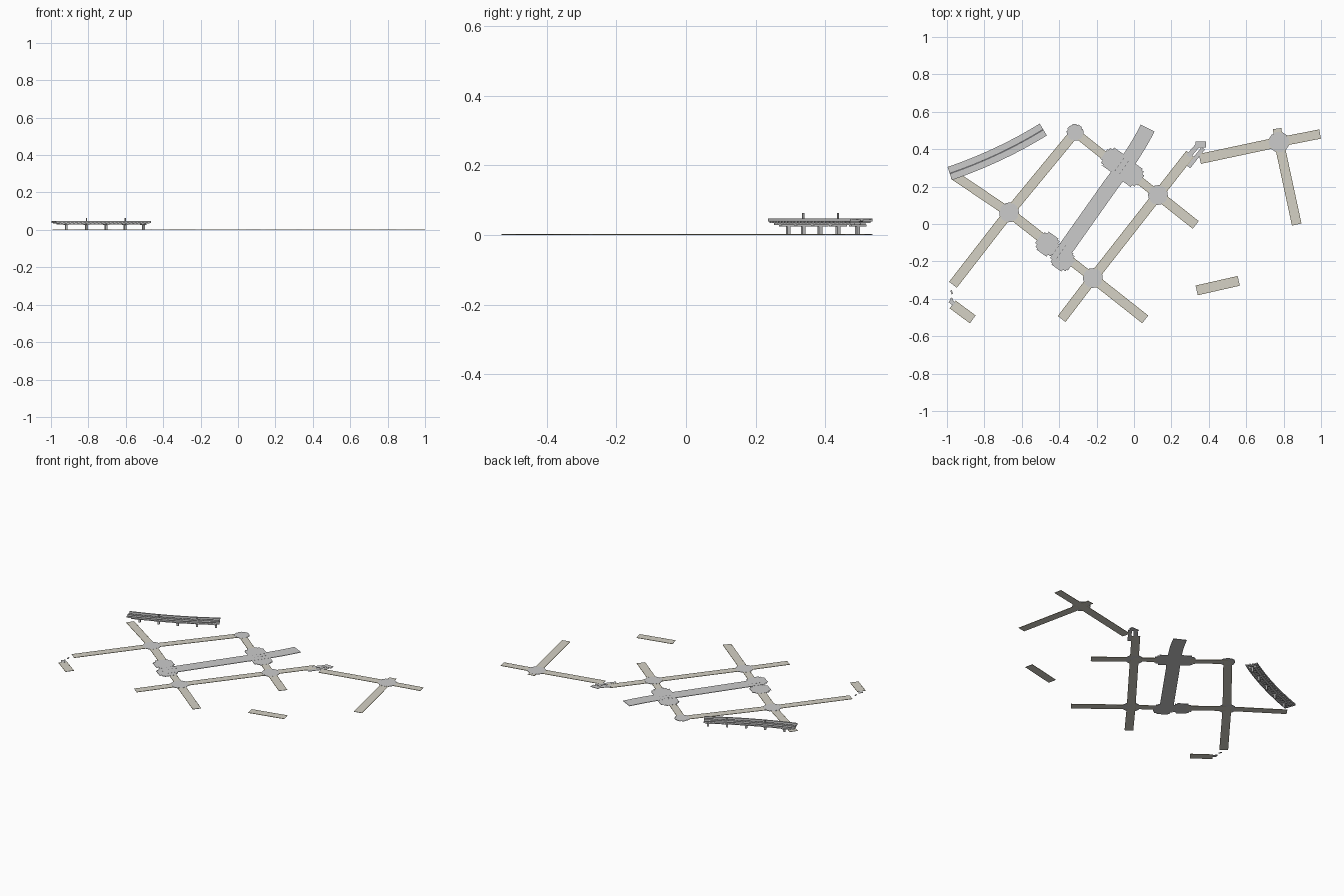
import bpy, bmesh, math
from mathutils import Vector

if "Cube" in bpy.data.objects:
    bpy.data.objects.remove(bpy.data.objects["Cube"])


def material(name, rgb):
    m = bpy.data.materials.new(name)
    m.diffuse_color = (*rgb, 1)
    m.use_nodes = True
    m.node_tree.nodes["Principled BSDF"].inputs["Base Color"].default_value = m.diffuse_color
    return m


TAN = material("warm_asphalt", (0.66, 0.64, 0.56))
KERB = material("ochre_kerb", (0.55, 0.49, 0.32))
DARK = material("dark_steel", (0.16, 0.16, 0.17))


def finish(bm, name, mat=None):
    bmesh.ops.recalc_face_normals(bm, faces=bm.faces)
    me = bpy.data.meshes.new(name)
    bm.to_mesh(me)
    bm.free()
    ob = bpy.data.objects.new(name, me)
    bpy.context.collection.objects.link(ob)
    if mat:
        me.materials.append(mat)
    return ob


def add_prism(bm, pts, z0, z1):
    lo = [bm.verts.new((x, y, z0)) for x, y in pts]
    hi = [bm.verts.new((x, y, z1)) for x, y in pts]
    bm.faces.new(lo)
    bm.faces.new(hi)
    for i in range(len(pts)):
        j = (i + 1) % len(pts)
        bm.faces.new((lo[i], lo[j], hi[j], hi[i]))


def add_sweep(bm, path, a, b, z0, z1):
    """Rectangular section between lateral offsets a and b along a flat path."""
    path = [Vector(p) for p in path]
    rings = []
    for i, p in enumerate(path):
        d = (path[min(i + 1, len(path) - 1)] - path[max(i - 1, 0)]).normalized()
        n = Vector((-d.y, d.x))
        rings.append([bm.verts.new((*(p + n * o), z))
                      for o, z in ((a, z0), (b, z0), (b, z1), (a, z1))])
    for r, s in zip(rings, rings[1:]):
        for k in range(4):
            bm.faces.new((r[k], r[(k + 1) % 4], s[(k + 1) % 4], s[k]))
    bm.faces.new(rings[0])
    bm.faces.new(rings[-1])


def bezier(p, q, r, n):
    p, q, r = Vector(p), Vector(q), Vector(r)
    return [p * (1 - t) ** 2 + q * 2 * t * (1 - t) + r * t * t
            for t in (i / n for i in range(n + 1))]


# Local streets with ochre kerb lines
A, B, C, D, E = (-.668, .062), (-.315, .49), (-.22, -.289), (.128, .155), (.775, .438)
streets = [
    ((-.968, -.325), A, .052), (A, B, .052), (A, (-.965, .262), .05),
    (A, (-.48, -.085), .052), (C, (-.36, -.18), .045), (C, (-.387, -.508), .052),
    (C, (.06, -.51), .052), (C, D, .052), (D, (.33, -.005), .052),
    (D, (.30, .375), .052), (D, (.02, .24), .045), (B, (-.14, .35), .045),
    ((.352, .348), E, .054), (E, (.995, .481), .05), (E, (.87, -.003), .052),
    (E, (.765, .51), .045), ((.335, -.355), (.56, -.304), .053),
    ((-.97, -.43), (-.862, -.51), .052),
]
road, kerb = bmesh.new(), bmesh.new()
for p, q, w in streets:
    h = w / 2
    add_sweep(road, [p, q], -h + .003, h - .003, 0, .002)
    for s in (-1, 1):
        add_sweep(kerb, [p, q], s * h, s * (h - .003), 0, .0023)
finish(road, "streets", TAN)
finish(kerb, "street_kerbs", KERB)

# Junction plazas with small notches at each corner
junction = bmesh.new()
for (x, y), r, a in ((A, .054, .89), (B, .046, .89), (C, .054, .89), (D, .054, .89),
                     (E, .056, .2)):
    pts = []
    for i in range(8):
        for da, k in ((-.27, 1), (.27, 1), (.30, .9), (.49, .9)):
            t = a + i * math.tau / 8 + da
            pts.append((x + r * k * math.cos(t), y + r * k * math.sin(t)))
    add_prism(junction, pts, 0, .0026)
finish(junction, "junction_plazas")

# Broad stepped plazas either side of the avenue
plaza = bmesh.new()
step = ((.058, -.034), (.058, .034), (.044, .034), (.044, .05), (.03, .05), (.03, .056))
for x, y in ((-.112, .342), (-.012, .265), (-.462, -.108), (-.382, -.188)):
    pts = []
    for i in range(4):
        t = .95 + i * math.pi / 2
        for u, v in step:
            pts.append((x + u * math.cos(t) - v * math.sin(t),
                        y + u * math.sin(t) + v * math.cos(t)))
    add_prism(plaza, pts, 0, .0026)
finish(plaza, "avenue_plazas")

# Broken street pieces at the map edge
piece = bmesh.new()
for p, q, w in (((.292, .305), (.37, .405), .022), ((.29, .362), (.345, .425), .026),
                ((.33, .425), (.385, .425), .03), ((-.985, -.41), (-.96, -.43), .02),
                ((-.978, -.355), (-.972, -.375), .008), ((-.978, -.395), (-.97, -.41), .01)):
    add_sweep(piece, [p, q], -w / 2, w / 2, 0, .0026)
finish(piece, "street_fragments")

# Wide avenue with a gentle bend at its far end
avenue = bmesh.new()
path = [Vector((-.41, -.195))] + bezier((-.12, .215), (.01, .385), (.073, .513), 8)
add_sweep(avenue, path, -.041, .041, 0, .003)
finish(avenue, "wide_avenue")

# Painted dashes where the avenue crosses the streets
dash = bmesh.new()
for x, y in ((-.425, -.175), (-.09, .275)):
    for i in range(4):
        for s in (-.012, .012):
            c = Vector((x + .014 * i - s, y + .02 * i + s * .7))
            add_sweep(dash, [c, c + Vector((.006, .009))], -.0015, .0015, .0028, .0034)
finish(dash, "avenue_dashes", DARK)

# Curved viaduct: twin decks, parapets, girders and centre slot
track = bezier((-.985, .270), (-.717, .362), (-.485, .505), 24)
deck = bmesh.new()
for s in (-1, 1):
    add_sweep(deck, track, s * .004, s * .037, .038, .044)
    add_sweep(deck, track, s * .033, s * .037, .044, .048)
    add_sweep(deck, track, s * .006, s * .010, .044, .047)
finish(deck, "viaduct_decks")

girder = bmesh.new()
for s in (-1, 1):
    add_sweep(girder, track[1:-1], s * .010, s * .026, .028, .038)
finish(girder, "viaduct_girders")
slot = bmesh.new()
add_sweep(slot, track, -.004, .004, .037, .040)
finish(slot, "viaduct_centre_slot", DARK)

# Cross ties under the decks
ties = bmesh.new()
for p, q in zip(track, track[1:]):
    add_sweep(ties, [p.lerp(q, .35), p.lerp(q, .65)], -.034, .034, .034, .038)
finish(ties, "viaduct_cross_ties")

# Piers with caps, plus two masts
piers, masts = bmesh.new(), bmesh.new()
for n, i in enumerate((3, 8, 13, 18, 23)):
    p = track[i]
    d = (track[i] - track[i - 1]).normalized()
    add_sweep(piers, [p - d * .006, p + d * .006], -.005, .005, 0, .028)
    add_sweep(piers, [p - d * .007, p + d * .007], -.025, .025, .025, .030)
    if n in (1, 3):
        add_sweep(masts, [p - d * .003, p + d * .003], -.002, .002, .038, .063)
finish(piers, "viaduct_piers")
finish(masts, "viaduct_masts")
